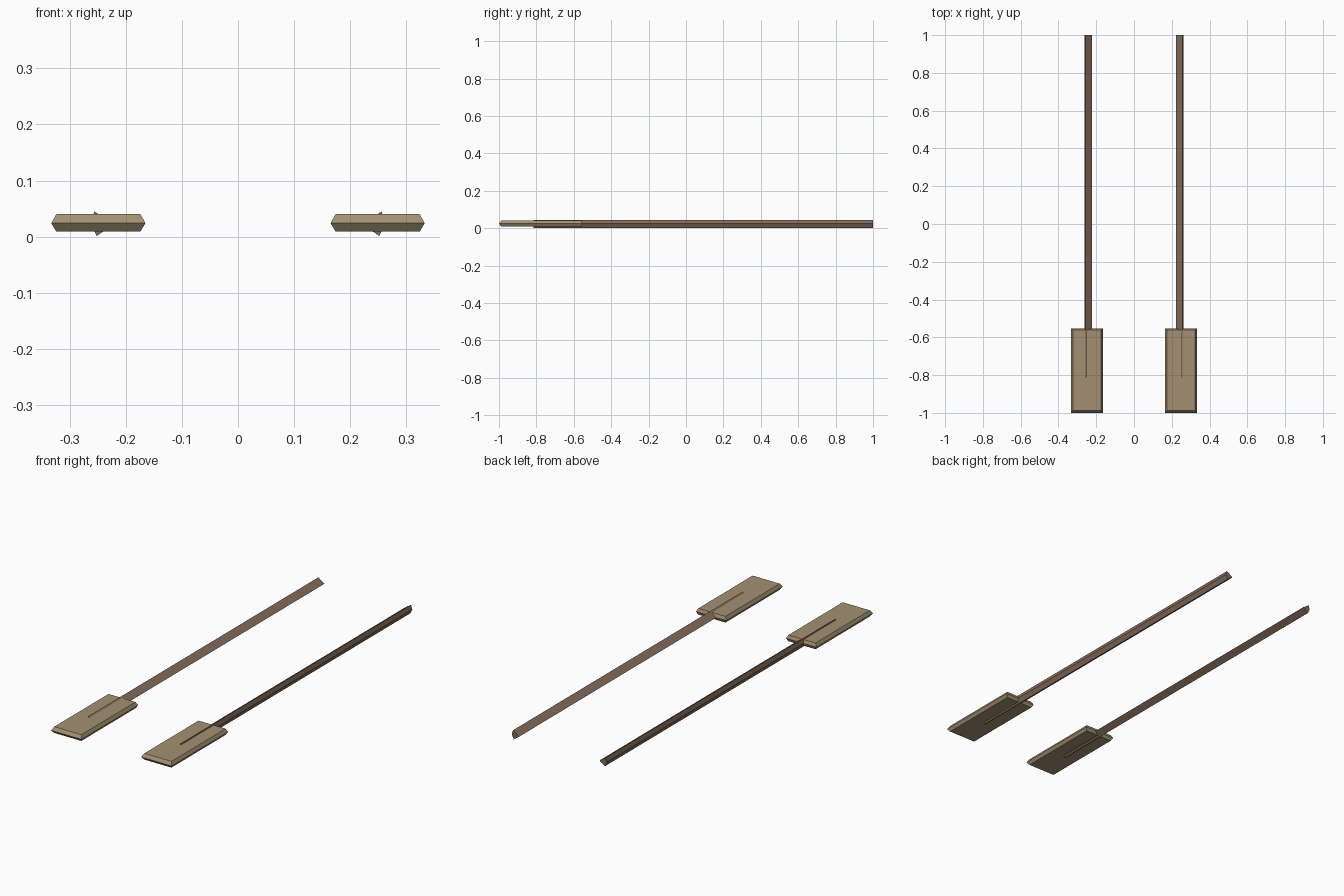
import bpy, bmesh

if "Cube" in bpy.data.objects:
    bpy.data.objects.remove(bpy.data.objects["Cube"])


def material(name, rgb):
    m = bpy.data.materials.new(name)
    m.diffuse_color = (*rgb, 1)
    m.use_nodes = True
    m.node_tree.nodes["Principled BSDF"].inputs["Base Color"].default_value = m.diffuse_color
    return m


def loft(name, rings, mat):
    """Skin a list of equal-length point rings and cap both ends."""
    bm = bmesh.new()
    loops = [[bm.verts.new(p) for p in r] for r in rings]
    n = len(loops[0])
    for a, b in zip(loops, loops[1:]):
        for i in range(n):
            j = (i + 1) % n
            bm.faces.new((a[i], a[j], b[j], b[i]))
    bm.faces.new(loops[0])
    bm.faces.new(loops[-1])
    bmesh.ops.recalc_face_normals(bm, faces=bm.faces)
    me = bpy.data.meshes.new(name)
    bm.to_mesh(me)
    bm.free()
    me.materials.append(mat)
    ob = bpy.data.objects.new(name, me)
    bpy.context.collection.objects.link(ob)
    return ob


def rect(x0, x1, y0, y1, z, side):
    return [(side * x, y, z) for x, y in ((x0, y0), (x1, y0), (x1, y1), (x0, y1))]


blade_wood = material("blade_wood", (0.37, 0.28, 0.17))
shaft_wood = material("shaft_wood", (0.23, 0.15, 0.10))

# Uneven hand-hewn shaft section (x, z)
section = [(0.256, 0.045), (0.263, 0.024), (0.252, 0.001), (0.222, 0.022)]

for side, label in ((-1, "left"), (1, "right")):
    # Blade: flat board with bevelled rim
    loft(label + "_blade", [
        rect(0.174, 0.324, -0.988, -0.560, 0.009, side),
        rect(0.165, 0.333, -1.000, -0.553, 0.024, side),
        rect(0.174, 0.324, -0.988, -0.560, 0.040, side)], blade_wood)
    # Shaft: long pole running into the blade
    loft(label + "_shaft", [[(side * x, y, z) for x, z in section]
                            for y in (-0.815, 1.0)], shaft_wood)
